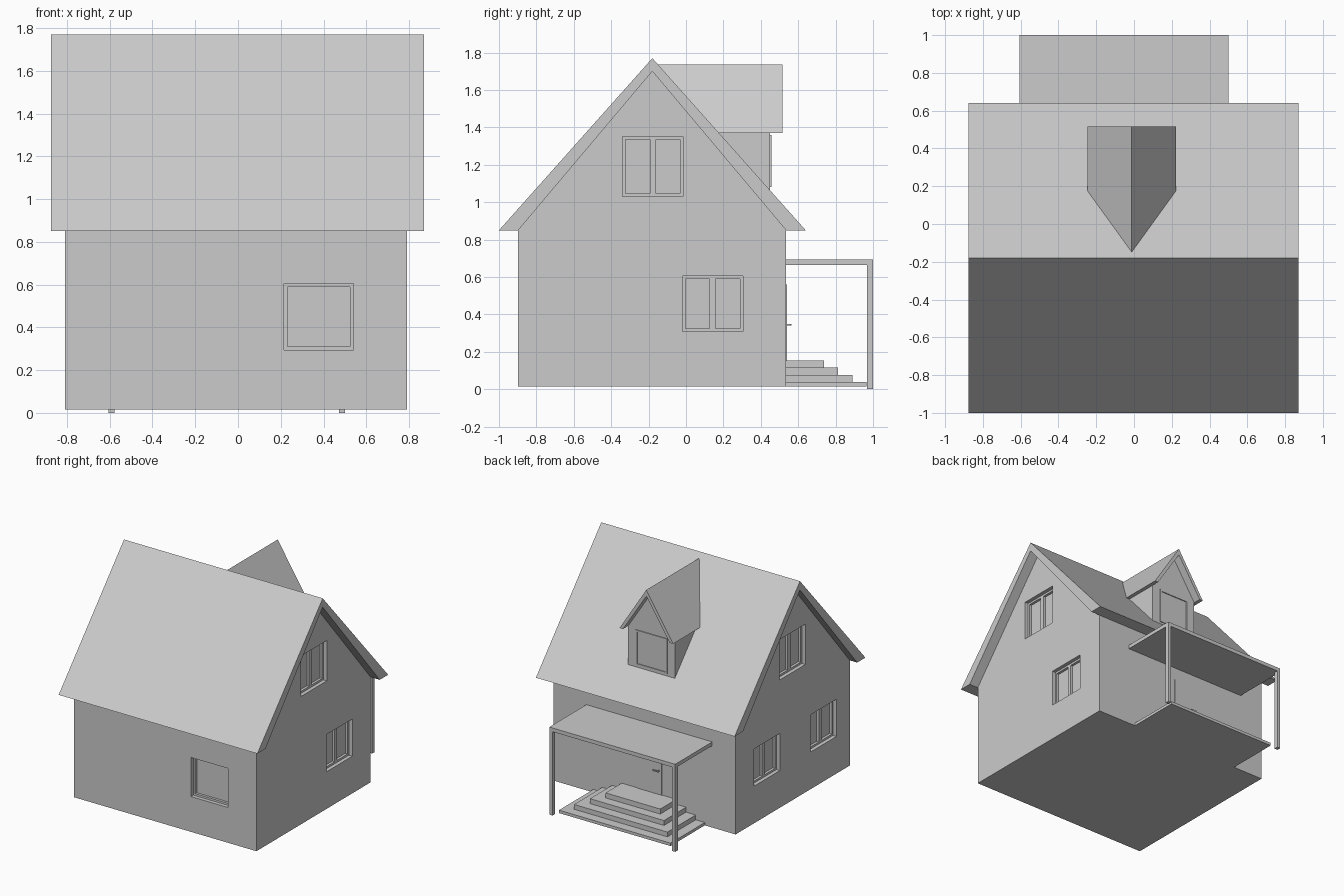
import bpy, bmesh
from mathutils import Vector

if "Cube" in bpy.data.objects:
    bpy.data.objects.remove(bpy.data.objects["Cube"])

ROOF_TOP, ROOF_Y, EAVE = 1.77, -0.18, 0.85
SLOPE = (ROOF_TOP - EAVE) / 0.82


def finish(name, bm):
    bmesh.ops.recalc_face_normals(bm, faces=bm.faces)
    mesh = bpy.data.meshes.new(name)
    bm.to_mesh(mesh)
    bm.free()
    obj = bpy.data.objects.new(name, mesh)
    bpy.context.collection.objects.link(obj)
    return obj


def loft(name, a, b):
    """Closed solid between two matching outlines."""
    bm = bmesh.new()
    va = [bm.verts.new(p) for p in a]
    vb = [bm.verts.new(p) for p in b]
    n = len(a)
    bm.faces.new(va)
    bm.faces.new(vb)
    for i in range(n):
        bm.faces.new((va[i], va[(i + 1) % n], vb[(i + 1) % n], vb[i]))
    return finish(name, bm)


def box(name, x0, x1, y0, y1, z0, z1):
    rect = [(x0, y0), (x1, y0), (x1, y1), (x0, y1)]
    return loft(name, [(x, y, z0) for x, y in rect], [(x, y, z1) for x, y in rect])


def prism_x(name, profile, x0, x1):
    return loft(name, [(x0, y, z) for y, z in profile], [(x1, y, z) for y, z in profile])


# House walls with gables, and main roof
body = prism_x("house_walls", [(-0.897, 0.015), (0.535, 0.015), (0.535, EAVE),
                               (ROOF_Y, 1.70), (-0.897, EAVE)], -0.81, 0.79)
prism_x("main_roof", [(-1, EAVE), (ROOF_Y, ROOF_TOP), (0.64, EAVE), (0.535, EAVE),
                      (ROOF_Y, 1.70), (-0.897, EAVE)], -0.875, 0.87)


def window(name, wall, u0, u1, z0, z1, mullion):
    """Recessed window: u runs along the wall, d goes inward from its surface."""
    def part(n, a0, a1, d0, d1, c0, c1):
        if wall == "front":
            return box(n, a0, a1, -0.897 + d0, -0.897 + d1, c0, c1)
        if wall == "right":
            return box(n, 0.79 - d1, 0.79 - d0, a0, a1, c0, c1)
        return box(n, -0.81 + d0, -0.81 + d1, a0, a1, c0, c1)

    cutter = part(name + "_cutter", u0, u1, -0.02, 0.05, z0, z1)
    cutter.hide_render = True
    cutter.hide_viewport = False
    cutter.display_type = 'WIRE'
    mod = body.modifiers.new(name, 'BOOLEAN')
    mod.operation, mod.object, mod.solver = 'DIFFERENCE', cutter, 'EXACT'
    # frame bars
    f, d0, d1 = 0.016, 0.03, 0.052
    for side, a0, a1 in (("start", u0, u0 + f), ("end", u1 - f, u1)):
        part(f"{name}_jamb_{side}", a0, a1, d0, d1, z0, z1)
    for side, c0, c1 in (("sill", z0, z0 + f), ("head", z1 - f, z1)):
        part(f"{name}_{side}", u0 + f, u1 - f, d0, d1, c0, c1)
    if mullion:
        m = (u0 + u1) / 2
        part(name + "_mullion", m - f, m + f, d0, d1, z0 + f, z1 - f)


# Windows
window("front_window", "front", 0.215, 0.54, 0.295, 0.605, False)
for wall in ("right", "left"):
    window(wall + "_upper_window", wall, -0.34, -0.015, 1.03, 1.35, True)
    window(wall + "_lower_window", wall, -0.02, 0.305, 0.31, 0.605, True)
window("left_second_window", "left", -0.73, -0.405, 0.31, 0.605, True)

# Dormer: parts end on the slope of the main roof
CX = -0.012


def dormer_part(name, profile, y_front, sink):
    front = [(CX + x, y_front, z) for x, z in profile]
    back = [(CX + x, ROOF_Y + (ROOF_TOP - z) / SLOPE - sink, z) for x, z in profile]
    return loft(name, front, back)


dormer_part("dormer_walls", [(-0.205, 1.05), (0.205, 1.05), (0.205, 1.37),
                             (0, 1.685), (-0.205, 1.37)], 0.45, 0.02)
dormer_part("dormer_roof", [(-0.235, 1.37), (0, 1.735), (0.235, 1.37),
                            (0.205, 1.37), (0, 1.685), (-0.205, 1.37)], 0.515, 0.01)
wx0, wx1, wz0, wz1, b = CX - 0.14, CX + 0.135, 1.08, 1.36, 0.014
for side, a in (("left", wx0), ("right", wx1 - b)):
    box(f"dormer_window_jamb_{side}", a, a + b, 0.44, 0.457, wz0, wz1)
for side, c in (("sill", wz0), ("head", wz1 - b)):
    box(f"dormer_window_{side}", wx0 + b, wx1 - b, 0.44, 0.457, c, c + b)

# Porch canopy and posts
box("porch_canopy", -0.605, 0.50, 0.535, 1.0, 0.665, 0.695)
for side, x in (("left", -0.605), ("right", 0.472)):
    box(f"porch_post_{side}", x, x + 0.028, 0.967, 1.0, 0, 0.665)

# Porch steps
PX = -0.05
steps = [(0.49, 0.965, 0.015, 0.038), (0.41, 0.89, 0.038, 0.076),
         (0.325, 0.812, 0.076, 0.115), (0.24, 0.737, 0.115, 0.155)]
for i, (half, y, z0, z1) in enumerate(steps):
    box(f"step_{i + 1}", PX - half, PX + half, 0.535, y, z0, z1)

# Door and handle
box("door", -0.165, 0.05, 0.53, 0.54, 0.155, 0.56)
box("door_handle_stem", -0.147, -0.137, 0.54, 0.558, 0.34, 0.35)
box("door_handle_lever", -0.147, -0.10, 0.555, 0.563, 0.34, 0.35)
